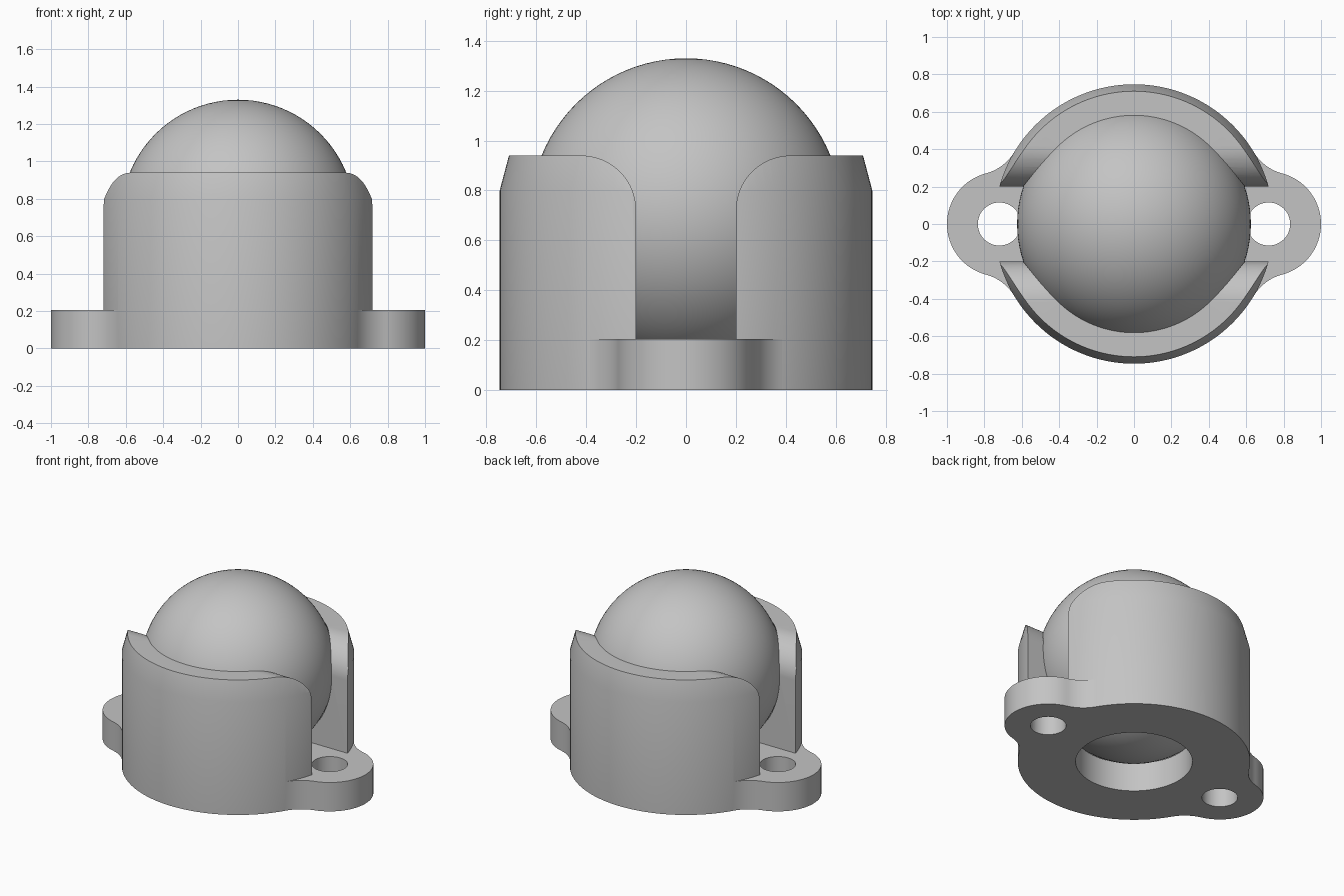
import bpy, bmesh, math
from math import sin, cos, radians, sqrt

cube = bpy.data.objects.get("Cube")
if cube:
    bpy.data.objects.remove(cube, do_unlink=True)

FLANGE_H, TOP_Z = 0.205, 0.94
BODY_R, BORE_R = 0.747, 0.375
BALL_R, BALL_Z = 0.625, 0.705
EAR_X, EAR_R, FILLET_R, BOLT_R = 0.72, 0.28, 0.25, 0.115
SLOT_Y, FLARE_R = 0.2, 0.22

grey = bpy.data.materials.new("light_grey")
grey.use_nodes = True
colour = (0.55, 0.55, 0.55, 1)
grey.diffuse_color = colour
grey.node_tree.nodes["Principled BSDF"].inputs["Base Color"].default_value = colour


def finish(bm, name):
    bmesh.ops.recalc_face_normals(bm, faces=bm.faces)
    mesh = bpy.data.meshes.new(name)
    bm.to_mesh(mesh)
    bm.free()
    ob = bpy.data.objects.new(name, mesh)
    bpy.context.collection.objects.link(ob)
    mesh.materials.append(grey)
    return ob


def arc(cx, cy, r, a0, a1, n):
    """Points along an arc, angles in radians."""
    steps = [a0 + (a1 - a0) * i / n for i in range(n + 1)]
    return [(cx + r * cos(a), cy + r * sin(a)) for a in steps]


def prism(name, points, place, move):
    """Extrude a closed outline; place turns (u, v) into a 3D point."""
    bm = bmesh.new()
    face = bm.faces.new([bm.verts.new(place(u, v)) for u, v in points])
    new = bmesh.ops.extrude_face_region(bm, geom=[face])["geom"]
    verts = [g for g in new if isinstance(g, bmesh.types.BMVert)]
    bmesh.ops.translate(bm, verts=verts, vec=move)
    return finish(bm, name)


def lathe(name, profile, n=128):
    """Revolve a closed (radius, z) profile about the z axis."""
    bm = bmesh.new()
    rings = [[bm.verts.new((r * cos(math.tau * i / n), r * sin(math.tau * i / n), z))
              for i in range(n)] for r, z in profile]
    for a, b in zip(rings, rings[1:] + rings[:1]):
        for i in range(n):
            j = (i + 1) % n
            bm.faces.new((a[i], a[j], b[j], b[i]))
    return finish(bm, name)


def boolean(ob, other, operation):
    other.hide_render = True
    mod = ob.modifiers.new(operation.lower(), 'BOOLEAN')
    mod.operation, mod.solver, mod.object = operation, 'EXACT', other
    bpy.context.view_layer.objects.active = ob
    bpy.ops.object.modifier_apply(modifier=mod.name)
    bpy.data.objects.remove(other, do_unlink=True)


def smooth(ob):
    bpy.ops.object.select_all(action='DESELECT')
    ob.select_set(True)
    bpy.context.view_layer.objects.active = ob
    bpy.ops.object.shade_smooth_by_angle(angle=radians(30))


# Housing: chamfered cup with a spherical socket and a through bore
socket_r = BALL_R + 0.002
a_top = math.asin((TOP_Z - BALL_Z) / socket_r)
a_low = -math.acos(BORE_R / socket_r)
socket = arc(0, BALL_Z, socket_r, a_top, a_low, 24)
housing = lathe("housing", [(BORE_R, 0), (BODY_R, 0), (BODY_R, 0.8), (0.71, TOP_Z)] + socket)

# Mounting ears, blended into the body by concave fillets
d1, d2 = BODY_R + FILLET_R, EAR_R + FILLET_R
fx = (d1 ** 2 - d2 ** 2 + EAR_X ** 2) / (2 * EAR_X)
fy = sqrt(d1 ** 2 - fx ** 2)
to_body = math.atan2(-fy, -fx) + math.tau
to_ear = math.atan2(-fy, EAR_X - fx) + math.tau
tip = to_ear - math.pi
fillet = arc(fx, fy, FILLET_R, to_body, to_ear, 14)
outline = [(0.5, 0.3)] + fillet + arc(EAR_X, 0, EAR_R, tip, -tip, 40)[1:-1]
outline += [(x, -y) for x, y in reversed(fillet)] + [(0.5, -0.3)]
for side in (-1, 1):
    ear = prism("ear", outline, lambda u, v: (side * u, v, 0), (0, 0, FLANGE_H))
    boolean(housing, ear, 'UNION')

# Flared slot running from side to side
flank = [(SLOT_Y, FLANGE_H)] + arc(SLOT_Y + FLARE_R, TOP_Z - FLARE_R, FLARE_R,
                                   math.pi, math.pi / 2, 20)
flank.append((SLOT_Y + FLARE_R, 1.2))
slot_outline = flank + [(-y, z) for y, z in reversed(flank)]
slot = prism("slot_cutter", slot_outline, lambda u, v: (-1.2, u, v), (2.4, 0, 0))
boolean(housing, slot, 'DIFFERENCE')

# Bolt holes
for side in (-1, 1):
    circle = arc(side * EAR_X, 0, BOLT_R, 0, math.tau, 48)[:-1]
    hole = prism("bolt_cutter", circle, lambda u, v: (u, v, -0.1), (0, 0, 0.5))
    boolean(housing, hole, 'DIFFERENCE')
smooth(housing)

# Ball held in the socket
bm = bmesh.new()
bmesh.ops.create_uvsphere(bm, u_segments=96, v_segments=48, radius=BALL_R)
ball = finish(bm, "ball")
ball.location.z = BALL_Z
smooth(ball)
